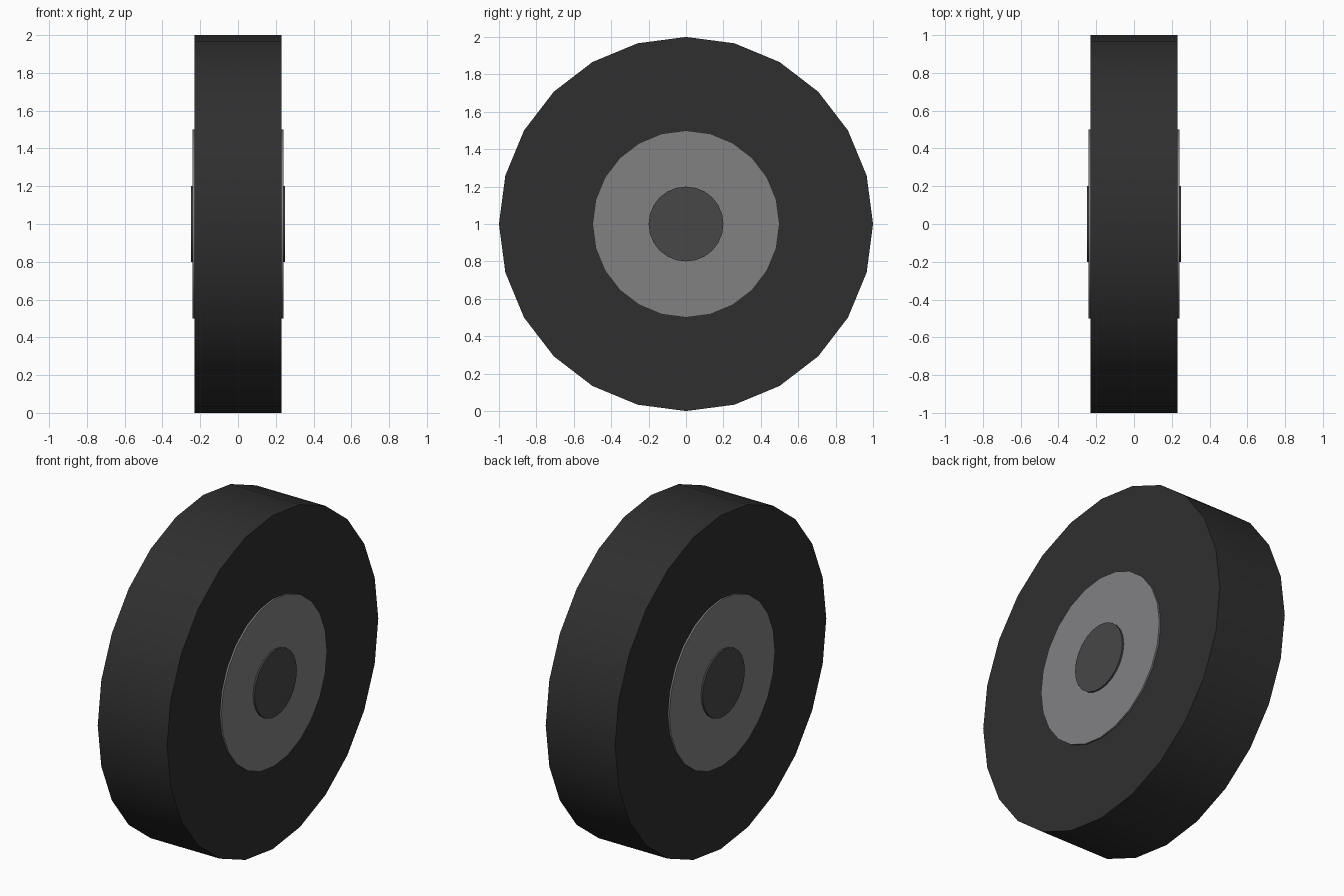
import bpy
import math

if "Cube" in bpy.data.objects:
    bpy.data.objects.remove(bpy.data.objects["Cube"])


def disc(name, radius, half_width, sides, shade):
    """Solid cylinder lying along x, centred one unit above the floor."""
    bpy.ops.mesh.primitive_cylinder_add(
        vertices=sides, radius=radius, depth=2 * half_width,
        location=(0, 0, 1), rotation=(0, math.pi / 2, 0))
    obj = bpy.context.object
    obj.name = name
    bpy.ops.object.transform_apply(location=False, rotation=True, scale=False)
    bpy.ops.object.shade_smooth_by_angle(angle=math.radians(30))
    mat = bpy.data.materials.new(name + "_material")
    mat.diffuse_color = (shade, shade, shade * 1.03, 1)
    mat.use_nodes = True
    mat.node_tree.nodes["Principled BSDF"].inputs["Base Color"].default_value = mat.diffuse_color
    obj.data.materials.append(mat)
    return obj


# Tyre, with the rim and hub passing through it and standing slightly proud
disc("tyre", 1.0, 0.23, 24, 0.028)
disc("rim", 0.5, 0.24, 24, 0.22)
disc("hub", 0.2, 0.25, 24, 0.063)
